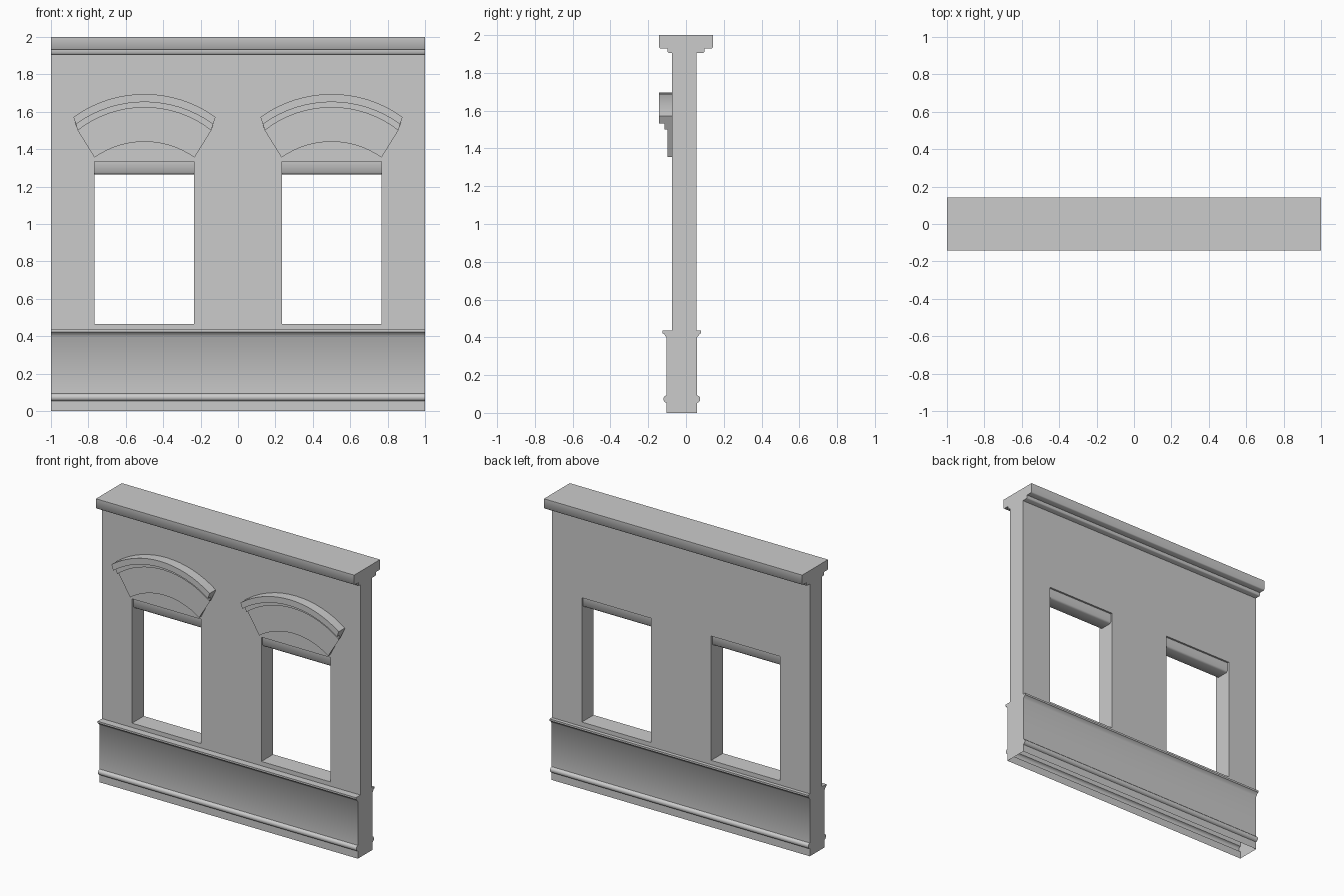
import bpy, bmesh, math

if "Cube" in bpy.data.objects:
    bpy.data.objects.remove(bpy.data.objects["Cube"])

WALL_FRONT, WALL_BACK = -0.075, 0.055


def finish(name, bm, angle=60):
    bmesh.ops.recalc_face_normals(bm, faces=bm.faces)
    mesh = bpy.data.meshes.new(name)
    bm.to_mesh(mesh)
    bm.free()
    obj = bpy.data.objects.new(name, mesh)
    bpy.context.collection.objects.link(obj)
    bpy.ops.object.select_all(action='DESELECT')
    obj.select_set(True)
    bpy.context.view_layer.objects.active = obj
    bpy.ops.object.shade_smooth_by_angle(angle=math.radians(angle))
    return obj


def prism(name, half, mid, x0, x1, open_bottom=False):
    """Run a (y, z) half profile, mirrored about y = mid, along x."""
    loop = half + [(2 * mid - y, z) for y, z in reversed(half)]
    bm = bmesh.new()
    a, b = [[bm.verts.new((x, y, z)) for y, z in loop] for x in (x0, x1)]
    n = len(loop)
    bm.faces.new(a)
    bm.faces.new(b[::-1])
    for i in range(n):
        j = (i + 1) % n
        bm.faces.new((a[i], b[i], b[j], a[j]))
    bmesh.ops.recalc_face_normals(bm, faces=bm.faces)
    if open_bottom:
        under = [f for f in bm.faces if all(v.co.z < 1e-4 for v in f.verts)]
        bmesh.ops.delete(bm, geom=under, context='FACES_ONLY')
    return finish(name, bm)


def arc(cx, half, z_end, z_top, steps=16):
    """Points of a shallow arc given its half width, end height and apex."""
    s = z_top - z_end
    r = (half * half + s * s) / (2 * s)
    a = math.asin(half / r)
    angles = [a * (2 * i / steps - 1) for i in range(steps + 1)]
    return [(cx + r * math.sin(t), z_top - r + r * math.cos(t)) for t in angles]


# Wall sheet with two window openings, thickened toward the back
xs = [-1, -0.768, -0.234, 0.234, 0.768, 1]
zs = [0.42, 0.465, 1.335, 1.92]
bm = bmesh.new()
grid = [[bm.verts.new((x, WALL_FRONT, z)) for x in xs] for z in zs]
for r in range(3):
    for c in range(5):
        if r == 1 and c in (1, 3):
            continue
        bm.faces.new((grid[r][c], grid[r][c + 1], grid[r + 1][c + 1], grid[r + 1][c]))
ext = bmesh.ops.extrude_face_region(bm, geom=bm.faces[:], use_keep_orig=True)
moved = [g for g in ext['geom'] if isinstance(g, bmesh.types.BMVert)]
bmesh.ops.translate(bm, verts=moved, vec=(0, WALL_BACK - WALL_FRONT, 0))
finish("wall", bm, 30)

# Base course with bead and cap moulding, open underneath
prism("base_course", [
    (-0.103, 0), (-0.103, 0.053), (-0.112, 0.057), (-0.119, 0.066),
    (-0.119, 0.080), (-0.112, 0.089), (-0.103, 0.093),
    (-0.103, 0.400), (-0.110, 0.408), (-0.116, 0.418), (-0.124, 0.422),
    (-0.124, 0.435)], -0.022, -1, 1, open_bottom=True)

# Cornice with stepped underside
prism("cornice", [
    (-0.143, 2), (-0.143, 1.936), (-0.137, 1.930), (-0.097, 1.930),
    (-0.097, 1.912), (-0.091, 1.906)], 0, -1, 1)

for side, cx in (("left", -0.5), ("right", 0.5)):
    # Lintel slightly recessed in the top of the opening
    prism("lintel_" + side, [
        (-0.062, 1.336), (-0.062, 1.275), (-0.052, 1.265)],
        (WALL_FRONT + WALL_BACK) / 2, cx - 0.267, cx + 0.267)

    # Arched hood: stepped section lofted between four arcs
    top = arc(cx, 0.380, 1.572, 1.695)
    lip = arc(cx, 0.367, 1.533, 1.652)
    fillet = arc(cx, 0.357, 1.500, 1.623)
    foot = arc(cx, 0.267, 1.355, 1.440)
    section = [(top, WALL_FRONT + 0.005), (top, -0.143), (lip, -0.143), (lip, -0.113),
               (fillet, -0.113), (fillet, -0.098), (foot, -0.098), (foot, WALL_FRONT + 0.005)]
    bm = bmesh.new()
    rows = [[bm.verts.new((x, y, z)) for x, z in pts] for pts, y in section]
    for k in range(len(rows)):
        p, q = rows[k], rows[(k + 1) % len(rows)]
        for i in range(len(p) - 1):
            bm.faces.new((p[i], p[i + 1], q[i + 1], q[i]))
    for end in (0, -1):
        bm.faces.new([row[end] for row in rows])
    finish("window_hood_" + side, bm, 35)
